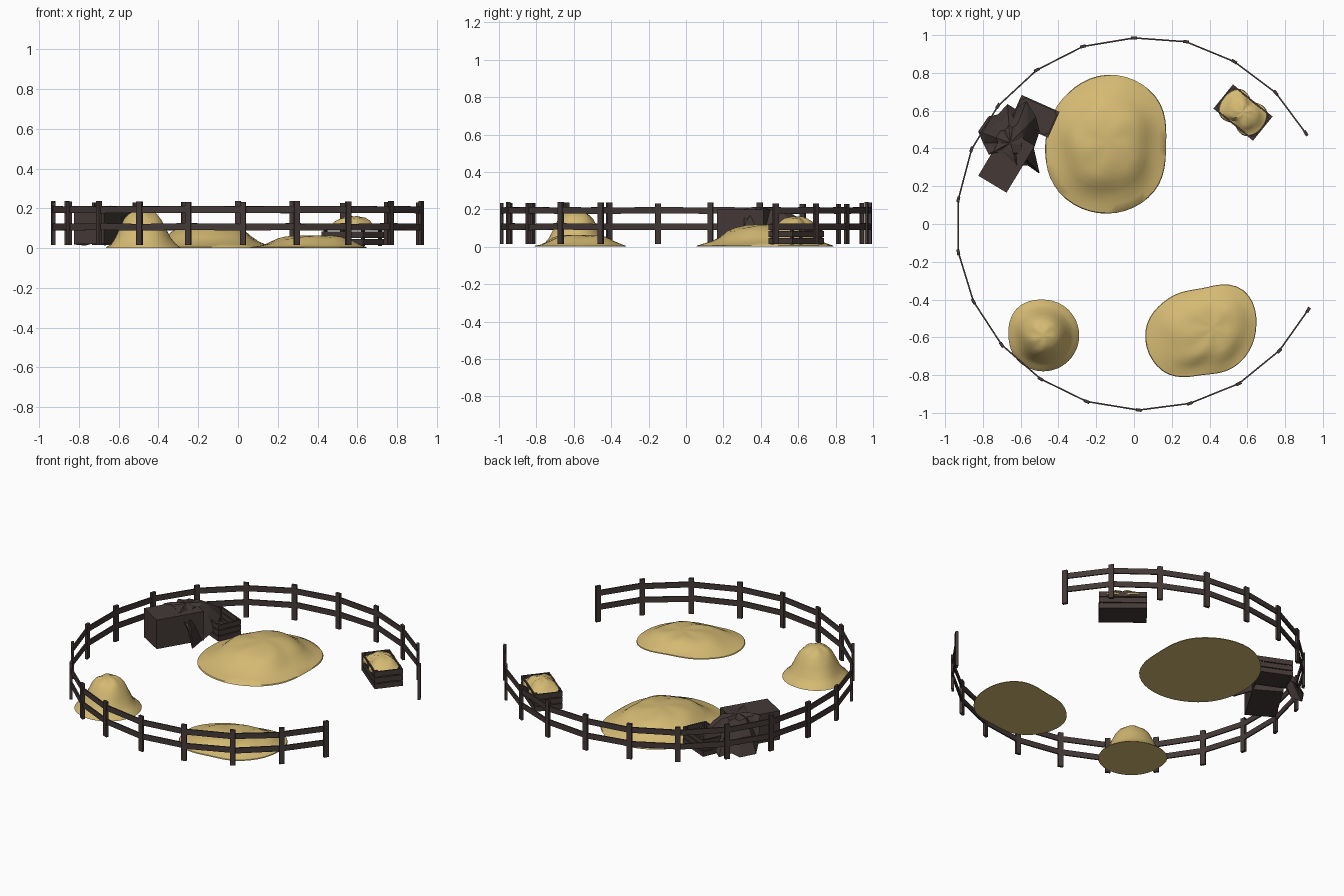
import bpy, bmesh, math, random
from mathutils import Matrix, Vector

if "Cube" in bpy.data.objects:
    bpy.data.objects.remove(bpy.data.objects["Cube"])
random.seed(4)


def material(name, rgb):
    m = bpy.data.materials.new(name)
    m.diffuse_color = (*rgb, 1)
    m.use_nodes = True
    m.node_tree.nodes["Principled BSDF"].inputs["Base Color"].default_value = m.diffuse_color
    return m


HAY = material("straw yellow", (0.66, 0.49, 0.17))
WOOD = material("dark wood", (0.058, 0.042, 0.039))
CLOTH = material("dark cloth", (0.052, 0.039, 0.037))


def finish(bm, name, mat, smooth=None):
    bmesh.ops.recalc_face_normals(bm, faces=bm.faces)
    me = bpy.data.meshes.new(name)
    bm.to_mesh(me)
    bm.free()
    ob = bpy.data.objects.new(name, me)
    bpy.context.collection.objects.link(ob)
    me.materials.append(mat)
    if smooth:
        bpy.ops.object.select_all(action='DESELECT')
        ob.select_set(True)
        bpy.context.view_layer.objects.active = ob
        bpy.ops.object.shade_smooth_by_angle(angle=math.radians(smooth))
    return ob


def box(bm, centre, size, base=Matrix()):
    bmesh.ops.create_cube(bm, size=1, matrix=base @ Matrix.Translation(centre)
                          @ Matrix.Diagonal((*size, 1)))


def place(x, y, deg, z=0.0):
    return Matrix.Translation((x, y, z)) @ Matrix.Rotation(math.radians(deg), 4, 'Z')


def smooth_lookup(values, a):
    # periodic cubic interpolation of radii around the circle
    n = len(values)
    f = a / math.tau * n
    i = int(f)
    t = f - i
    p = [values[(i + k) % n] for k in (-1, 0, 1, 2)]
    return p[1] + 0.5 * t * (p[2] - p[0] + t * (2*p[0] - 5*p[1] + 4*p[2] - p[3]
                             + t * (3*(p[1] - p[2]) + p[3] - p[0])))


def mound(name, base, apex, radii, profile, z0=0.0, sides=48):
    # lofted heap: outline given by radii every 45 degrees, profile by (t, z)
    bm = bmesh.new()
    rings = []
    for t, z in profile:
        ring = []
        for k in range(sides):
            a = math.tau * k / sides
            r = smooth_lookup(radii, a) * t
            wob = 0.003 * math.sin(5 * a + 9 * t) if 0.2 < t < 0.9 else 0
            ring.append(bm.verts.new((base[0] + apex[0] * (1 - t) + r * math.cos(a),
                                      base[1] + apex[1] * (1 - t) + r * math.sin(a),
                                      z0 + z + wob)))
        rings.append(ring)
    for lo, hi in zip(rings, rings[1:]):
        for k in range(sides):
            j = (k + 1) % sides
            bm.faces.new((lo[k], lo[j], hi[j], hi[k]))
    bm.faces.new(rings[0][::-1])
    bm.faces.new(rings[-1])
    return finish(bm, name, HAY, 40)


# Straw heaps
mound("large_straw_heap", (-0.14, 0.42), (0.0, 0.02),
      [0.31, 0.36, 0.37, 0.34, 0.33, 0.36, 0.365, 0.35],
      [(1, 0), (0.99, 0.006), (0.88, 0.018), (0.78, 0.032), (0.67, 0.056), (0.58, 0.082),
       (0.46, 0.1), (0.3, 0.113), (0.15, 0.119), (0.03, 0.12)])
mound("tall_straw_heap", (-0.48, -0.59), (0.0, -0.0),
      [0.19, 0.19, 0.19, 0.2, 0.185, 0.19, 0.19, 0.19],
      [(1, 0), (0.98, 0.006), (0.86, 0.022), (0.74, 0.052), (0.62, 0.1), (0.5, 0.145),
       (0.38, 0.17), (0.25, 0.184), (0.12, 0.191), (0.03, 0.193)])
mound("low_straw_heap", (0.36, -0.57), (0.06, 0.02),
      [0.285, 0.31, 0.23, 0.25, 0.3, 0.295, 0.23, 0.255],
      [(1, 0), (0.99, 0.005), (0.86, 0.014), (0.74, 0.028), (0.62, 0.046), (0.5, 0.056),
       (0.35, 0.061), (0.03, 0.063)])

# Fence posts, open on the +x side
points = [(0.91, 0.48), (0.75, 0.695), (0.53, 0.86), (0.275, 0.965), (0, 0.985),
          (-0.27, 0.94), (-0.515, 0.815), (-0.72, 0.625), (-0.86, 0.395), (-0.93, 0.13),
          (-0.93, -0.15), (-0.85, -0.41), (-0.70, -0.64), (-0.495, -0.82), (-0.25, -0.94),
          (0.025, -0.985), (0.295, -0.95), (0.555, -0.845), (0.77, -0.67), (0.922, -0.455)]
bm = bmesh.new()
for i, (x, y) in enumerate(points):
    a, b = points[max(i - 1, 0)], points[min(i + 1, len(points) - 1)]
    deg = math.degrees(math.atan2(b[1] - a[1], b[0] - a[0]))
    h = 0.218 + random.uniform(-0.006, 0.006)
    box(bm, (0, 0, 0.015 + h / 2), (0.03, 0.016, h), place(x, y, deg + random.uniform(-8, 8)))
finish(bm, "fence_posts", WOOD)

# Two rails per bay
bm = bmesh.new()
for (ax, ay), (bx, by) in zip(points, points[1:]):
    length = math.hypot(bx - ax, by - ay)
    for z in (0.107, 0.194):
        base = place((ax + bx) / 2, (ay + by) / 2,
                     math.degrees(math.atan2(by - ay, bx - ax)), z)
        base = base @ Matrix.Rotation(random.uniform(-0.02, 0.02), 4, 'Y')
        box(bm, (0, 0, 0), (length + 0.01, 0.008, 0.034), base)
finish(bm, "fence_rails", WOOD)


def crate(name, x, y, deg, length, width, height):
    # slatted open box with corner posts and a floor
    bm = bmesh.new()
    base = place(x, y, deg, 0.012)
    step = height / 3
    for k in range(3):
        z = step * (k + 0.5)
        for s in (-1, 1):
            box(bm, (0, s * (width / 2 - 0.004), z), (length, 0.008, step * 0.85), base)
            box(bm, (s * (length / 2 - 0.004), 0, z), (0.008, width, step * 0.85), base)
    for sx in (-1, 1):
        for sy in (-1, 1):
            box(bm, (sx * (length / 2 - 0.014), sy * (width / 2 - 0.014), height / 2),
                (0.014, 0.014, height), base)
    box(bm, (0, 0, 0.008), (length - 0.01, width - 0.01, 0.008), base)
    finish(bm, name, WOOD)


# Crate filled with straw
crate("straw_crate", 0.577, 0.59, -39, 0.27, 0.165, 0.112)
heap = mound("crate_straw", (0, 0), (0, 0),
             [0.13, 0.125, 0.077, 0.125, 0.13, 0.125, 0.077, 0.125],
             [(1, 0), (0.97, 0.01), (0.8, 0.018), (0.68, 0.036), (0.5, 0.05), (0.25, 0.058),
              (0.03, 0.06)], 0.1)
heap.matrix_world = place(0.577, 0.59, -39)

# Small empty crate beside the covered box
crate("small_crate", -0.525, 0.57, -24, 0.22, 0.15, 0.105)

# Large plain box
bm = bmesh.new()
box(bm, (0, 0, 0.1), (0.175, 0.29, 0.18), place(-0.675, 0.335, -31, 0.01))
finish(bm, "large_box", WOOD)

# Cloth draped from the box top to the ground, faceted folds
outline = [(-0.50, 0.27), (-0.53, 0.40), (-0.50, 0.49), (-0.52, 0.57), (-0.57, 0.65),
           (-0.63, 0.61), (-0.67, 0.635), (-0.72, 0.58), (-0.77, 0.57), (-0.825, 0.49),
           (-0.80, 0.43), (-0.77, 0.37), (-0.72, 0.38), (-0.62, 0.31), (-0.56, 0.31)]
heights = [0.03, 0.02, 0.06, 0.11, 0.115, 0.03, 0.015, 0.03, 0.015, 0.02,
           0.06, 0.2, 0.203, 0.2, 0.12]
bm = bmesh.new()
centre = Vector((-0.655, 0.43, 0.21))
rings = []
for t in (0.45, 0.72, 1.0):
    ring = []
    for k, ((x, y), z) in enumerate(zip(outline, heights)):
        p = centre.lerp(Vector((x, y, z)), t)
        drop = {0.45: 0.05, 0.72: 0.45, 1.0: 1.0}[t]
        p.z = 0.208 + (z - 0.208) * drop + (0.006 if k % 2 else -0.004) * (t < 1)
        ring.append(bm.verts.new(p))
    rings.append(ring)
top = bm.verts.new(centre)
n = len(outline)
for k in range(n):
    j = (k + 1) % n
    bm.faces.new((top, rings[0][k], rings[0][j]))
    for lo, hi in zip(rings, rings[1:]):
        bm.faces.new((lo[k], hi[k], hi[j]))
        bm.faces.new((lo[k], hi[j], lo[j]))
cloth = finish(bm, "draped_cloth", CLOTH)
mod = cloth.modifiers.new("thickness", 'SOLIDIFY')
mod.thickness = 0.005
